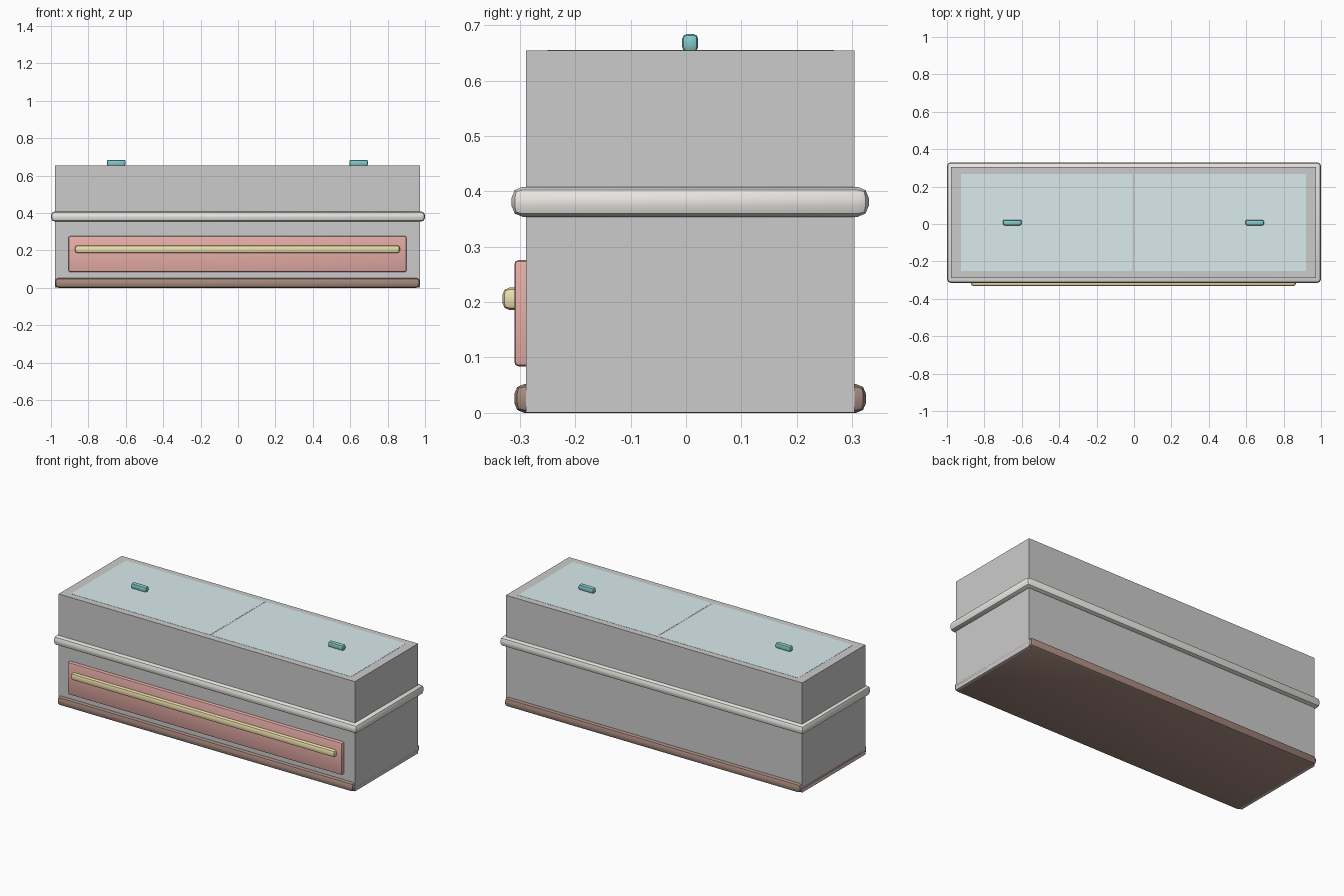
import bpy, math

if "Cube" in bpy.data.objects:
    bpy.data.objects.remove(bpy.data.objects["Cube"])


def material(name, rgb):
    m = bpy.data.materials.new(name)
    m.diffuse_color = (*rgb, 1)
    m.use_nodes = True
    m.node_tree.nodes["Principled BSDF"].inputs["Base Color"].default_value = m.diffuse_color
    return m


def block(name, x, y, z, bevel=0, mat=None, segments=2):
    """Box from (min, max) ranges, with optional rounded edges."""
    bpy.ops.mesh.primitive_cube_add(size=1, location=[sum(r) / 2 for r in (x, y, z)])
    ob = bpy.context.object
    ob.name = name
    ob.scale = [r[1] - r[0] for r in (x, y, z)]
    bpy.ops.object.transform_apply(location=False, rotation=False, scale=True)
    if bevel:
        mod = ob.modifiers.new("round", 'BEVEL')
        mod.width = bevel
        mod.segments = segments
        bpy.ops.object.modifier_apply(modifier="round")
        bpy.ops.object.shade_smooth_by_angle(angle=math.radians(30))
    if mat:
        ob.data.materials.append(mat)
    return ob


pink = material("pink", (0.80, 0.50, 0.60))
red = material("coral", (0.80, 0.42, 0.39))
brown = material("brown", (0.38, 0.25, 0.21))
cream = material("cream", (0.82, 0.81, 0.77))
yellow = material("yellow", (0.85, 0.75, 0.42))
glass = material("pale_glass", (0.70, 0.83, 0.84))
teal = material("teal", (0.24, 0.60, 0.60))

CX = -0.003  # slight sideways offset of everything except the rail

# Outer shell and the body just inside it
block("outer_shell", (CX - 0.975, CX + 0.975), (-0.289, 0.304), (0.001, 0.654))
block("inner_body", (CX - 0.974, CX + 0.974), (-0.288, 0.303), (0.05, 0.36), mat=pink)

# Plinth, showing along front and back
block("plinth", (CX - 0.975, CX + 0.975), (-0.31, 0.325), (0, 0.052), 0.018, brown)

# Bumper rail around the middle
block("bumper_rail", (-1, 1), (-0.315, 0.33), (0.354, 0.408), 0.02, cream)

# Front panel with a long trim bar
block("front_panel", (CX - 0.903, CX + 0.903), (-0.31, -0.27), (0.084, 0.276), 0.008, red)
block("front_trim", (CX - 0.868, CX + 0.868), (-0.331, -0.29), (0.186, 0.226), 0.012, yellow)

# Two sliding glass lids, each with a small handle
for side, label in ((-1, "left"), (1, "right")):
    xs = sorted((CX + side * 0.006, CX + side * 0.922))
    block(label + "_glass_lid", xs, (-0.25, 0.267), (0.63, 0.655), mat=glass)
    hx = CX + side * 0.648
    block(label + "_lid_handle", (hx - 0.05, hx + 0.05), (-0.007, 0.022),
          (0.652, 0.684), 0.009, teal)
